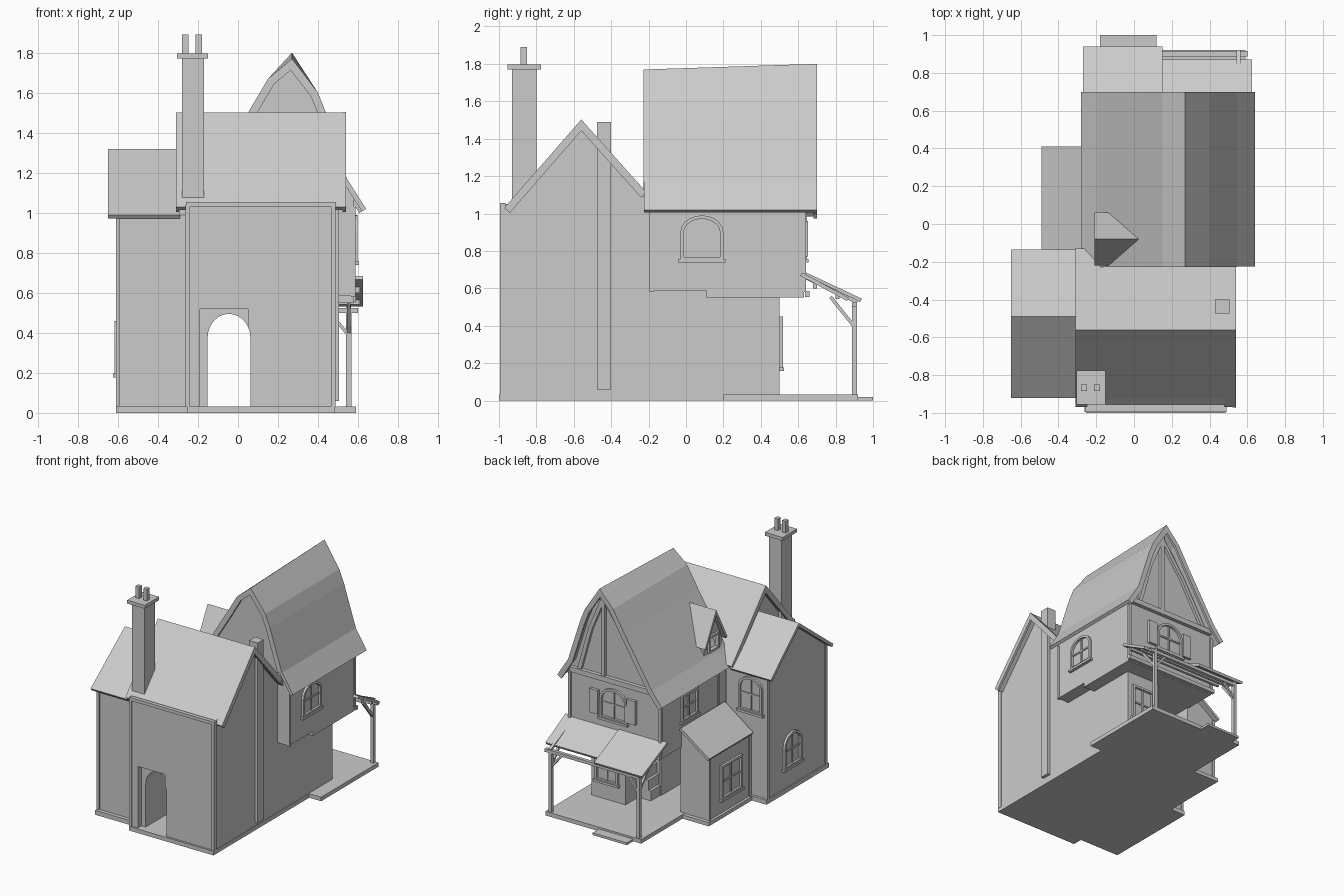
import bpy, bmesh, math
from mathutils import Vector

if "Cube" in bpy.data.objects:
    bpy.data.objects.remove(bpy.data.objects["Cube"])


def mesh_object(name, verts, faces):
    bm = bmesh.new()
    vs = [bm.verts.new(v) for v in verts]
    for f in faces:
        bm.faces.new([vs[i] for i in f])
    bmesh.ops.recalc_face_normals(bm, faces=bm.faces)
    me = bpy.data.meshes.new(name)
    bm.to_mesh(me)
    bm.free()
    ob = bpy.data.objects.new(name, me)
    bpy.context.collection.objects.link(ob)
    return ob


def place(p, axis, d):
    return (d, p[0], p[1]) if axis == 'x' else (p[0], d, p[1])


def prism(name, pts, axis, a, b):
    n = len(pts)
    verts = [place(p, axis, d) for d in (a, b) for p in pts]
    faces = [list(range(n)), list(range(2 * n - 1, n - 1, -1))]
    faces += [[i, (i + 1) % n, n + (i + 1) % n, n + i] for i in range(n)]
    return mesh_object(name, verts, faces)


def box(name, x0, x1, y0, y1, z0, z1):
    return prism(name, [(x0, z0), (x0, z1), (x1, z1), (x1, z0)], 'y', y0, y1)


def strip(name, pts, t, axis, a, b, closed=False):
    """Bent board: polyline thickened to its right side, extruded along axis."""
    P = [Vector(p) for p in pts]
    n = len(P)
    seg = [(P[(i + 1) % n] - P[i]).normalized() for i in range(n)]
    nor = [Vector((s.y, -s.x)) for s in seg]
    Q = []
    for i in range(n):
        n0 = nor[i - 1] if (closed or i > 0) else nor[i]
        n1 = nor[i] if (closed or i < n - 1) else nor[i - 1]
        Q.append(P[i] + (n0 + n1) * (t / (1 + n0.dot(n1))))
    verts = [place(p, axis, d) for d in (a, b) for L in (P, Q) for p in L]
    faces = []
    for i in range(n if closed else n - 1):
        j = (i + 1) % n
        faces += [[i, j, n + j, n + i], [2*n + i, 2*n + j, 3*n + j, 3*n + i],
                  [i, j, 2*n + j, 2*n + i], [n + i, n + j, 3*n + j, 3*n + i]]
    if not closed:
        faces += [[i, n + i, 3*n + i, 2*n + i] for i in (0, n - 1)]
    return mesh_object(name, verts, faces)


def arch(c, w, z0, z1, rise, n=10):
    pts = [(c - w, z0)]
    for i in range(n + 1):
        a = math.pi * (1 - i / n)
        pts.append((c + w * math.cos(a), z1 - rise + rise * math.sin(a)))
    return pts + [(c + w, z0)]


def window(name, axis, wall, sign, c, w, z0, z1, rise=0.0):
    pts = arch(c, w, z0, z1, rise) if rise else [(c-w, z0), (c-w, z1), (c+w, z1), (c+w, z0)]
    strip(name + "_frame", pts, 0.018, axis, wall - sign * 0.01, wall + sign * 0.018, True)
    bar(name + "_sill", axis, wall, sign, c - w - .012, c + w + .012, z0 - .012, z0 + .006, .025)
    bar(name + "_mullion", axis, wall, sign, c - .006, c + .006, z0, z1 - .005, .008)
    bar(name + "_crossbar", axis, wall, sign, c - w, c + w, (z0+z1)/2 - .006, (z0+z1)/2 + .006, .008)


def bar(name, axis, wall, sign, a, b, z0, z1, d):
    return prism(name, [(a, z0), (a, z1), (b, z1), (b, z0)], axis, wall - sign * .01, wall + sign * d)


def cut(ob, cutter):
    m = ob.modifiers.new("cut", 'BOOLEAN')
    m.object, m.operation, m.solver = cutter, 'DIFFERENCE', 'EXACT'
    cutter.hide_render = True
    cutter.display_type = 'WIRE'


# Front block and ground floor, with the arched passage cut through
front = prism("front_block", [(-.985, .005), (-.985, 1.05), (-.955, 1.05), (-.56, 1.465),
                              (-.19, 1.06), (-.19, .005)], 'x', -.25, .48)
middle = box("ground_floor_middle", -.22, .48, -.2, .2, .005, .585)
box("ground_floor_back_room", .18, .48, .19, .5, .005, .585)
passage = prism("passage_cutter", arch(-.045, .107, .032, .495, .12, 14), 'y', -1.1, .4)
recess = box("recess_cutter", -.19, .05, -1.1, -.94, .032, .52)
cut(front, recess)
cut(front, passage)
cut(middle, passage)
strip("back_door_arch", arch(-.045, .125, .03, .515, .13, 14), .018, 'y', .19, .225)

# Plinths and porch floor
box("front_plinth", -.255, .485, -1.0, .36, 0, .032)
box("wing_plinth", -.61, -.24, -.92, -.14, 0, .035)
box("porch_floor", -.25, .59, .2, .92, 0, .032)
box("shed_plinth", -.48, -.2, -.16, .4, 0, .03)
box("porch_step", -.18, .12, .9, 1.0, 0, .018)
for i in range(5):
    box(f"stair_{i}", .07 + .022 * i, .18, .2, .34, .03, .11 + .08 * i)

# Front roof, gable boards and corner boards
roof_line = [(-.97, 1.03), (-.56, 1.5), (-.13, 1.02)]
strip("front_roof", roof_line, .025, 'x', -.305, .53)
strip("front_gable_board", [(-.972, 1.03), (-.56, 1.503), (-.21, 1.112)], .04, 'x', .522, .54)
strip("front_gable_board_left", roof_line, .04, 'x', -.31, -.295)
box("eaves_plate", -.26, .49, -.995, -.965, 1.03, 1.055)
for x in (-.262, .465):
    box("front_corner_board", x, x + .022, -.995, -.965, .03, 1.04)

# Right side flue
box("side_flue", .43, .505, -.475, -.4, .06, 1.49)

# Chimney
box("chimney_stack", -.28, -.17, -.93, -.8, 1.04, 1.78)
box("chimney_cap", -.305, -.15, -.955, -.775, 1.77, 1.797)
for x in (-.28, -.212):
    box("chimney_pot", x, x + .032, -.885, -.85, 1.79, 1.89)

# Left wing
prism("wing_block", [(-.89, .01), (-.89, .99), (-.5, 1.29), (-.16, .99), (-.16, .01)], 'x', -.6, -.24)
strip("wing_roof", [(-.92, .99), (-.49, 1.32), (-.135, 1.0)], .024, 'x', -.65, -.29)
for y in (-.9, -.175):
    box("wing_corner_board", -.61, -.59, y, y + .022, .03, .99)
window("wing_side_window", 'x', -.6, -1, -.47, .11, .19, .46, .1)
window("wing_back_window", 'y', -.16, 1, -.46, .105, .69, .97, .09)

# Upper storey with its bell-shaped roof
profile = [(-.28, 1.0), (-.19, 1.11), (.05, 1.5), (.15, 1.67), (.27, 1.8),
           (.4, 1.6), (.44, 1.5), (.545, 1.17), (.64, 1.02)]
roof = strip("upper_roof", profile, .025, 'y', -.225, .69)
for v in roof.data.vertices:
    if v.co.y < 0 and v.co.z > 1.7:
        v.co.z -= .03
prism("upper_storey", [(-.22, .585), (-.22, 1.04), (.07, 1.49), (.16, 1.63), (.27, 1.74), (.38, 1.59),
                       (.42, 1.49), (.525, 1.15), (.58, 1.08), (.58, .585)], 'y', -.19, .63)
strip("upper_gable_board", profile, .04, 'y', .682, .7)
strip("upper_front_gable_board", [(x, z - .03 if z > 1.7 else z) for x, z in profile[1:8]],
      .04, 'y', -.228, -.21)
box("upper_floor_beam", -.22, .58, .11, .63, .55, .585)
box("upper_back_sill", -.23, .59, .635, .66, .555, .585)
for x, y in ((-.228, .62), (.565, .62), (.565, -.195), (-.228, -.1)):
    box("upper_corner_board", x, x + .022, y, y + .022, .58, 1.03)

# Gable timbers
box("gable_tie_beam", -.2, .56, .625, .66, 1.05, 1.09)
box("gable_king_post", .255, .285, .625, .655, 1.08, 1.72)
strip("gable_brace_left", [(-.15, 1.08), (.06, 1.44), (.25, 1.7)], .03, 'y', .625, .652)
strip("gable_brace_right", [(.29, 1.7), (.4, 1.44), (.5, 1.08)], .03, 'y', .625, .652)

# Upper windows with back shutters
window("upper_right_window", 'x', .58, 1, .085, .115, .75, .99, .09)
window("upper_back_window", 'y', .63, 1, .19, .12, .75, 1.0, .1)
window("upper_left_window", 'x', -.22, -1, .28, .1, .75, .96)
for x in (-.01, .32):
    box("shutter", x, x + .075, .62, .652, .77, .96)
window("back_room_window", 'y', .5, 1, .34, .1, .17, .45)

# Dormer on the left slope
dorm = prism("dormer_body", [(-.19, 1.05), (-.19, 1.2), (-.08, 1.42), (.03, 1.2), (.03, 1.05)], 'x', -.18, .02)
cut(dorm, box("dormer_cutter", -.3, -.13, -.14, -.02, 1.14, 1.26))
droof = strip("dormer_roof", [(-.22, 1.2), (-.08, 1.46), (.06, 1.2)], .02, 'x', -.21, .03)
for v in droof.data.vertices:
    if v.co.x > 0 and v.co.z < 1.3:
        v.co.x = -.1
strip("dormer_window_frame", [(-.145, 1.135), (-.145, 1.265), (-.015, 1.265), (-.015, 1.135)],
      .016, 'x', -.195, -.165, True)

# Lean-to shed
prism("shed_block", [(-.46, .01), (-.46, .54), (-.21, .7), (-.21, .01)], 'y', -.17, .37)
strip("shed_roof", [(-.49, .54), (-.24, .72)], .022, 'y', -.145, .41)
for y in (.355, -.15):
    box("shed_corner_board", -.47, -.45, y, y + .022, .03, .53)
window("shed_window", 'x', -.46, -1, .1, .13, .14, .41)

# Porch roof in two bays, posts, beam and braces
strip("porch_roof_left", [(.62, .695), (.94, .545)], .02, 'x', -.27, .15)
strip("porch_roof_right", [(.62, .685), (.87, .55)], .02, 'x', .15, .625)
box("porch_beam", -.23, .6, .888, .915, .5, .525)
for y in (.68, .8):
    box("porch_purlin", -.24, .61, y, y + .02, .63 - (y - .68) * .48 - .03, .63 - (y - .68) * .48)
for x, s in ((.54, -1), (-.23, 1)):
    box("porch_post", x, x + .026, .888, .914, .03, .51)
    strip("porch_brace", [(.78, .56), (.9, .41)], .018, 'x', x + .004, x + .022)
    c = x + .013
    strip("porch_side_brace", sorted([(c, .4), (c + s * .09, .51)]), .016, 'y', .892, .91)
    strip("porch_rafter", [(.63, .675), (.92, .535)], .02, 'x', x + .002, x + .024)
